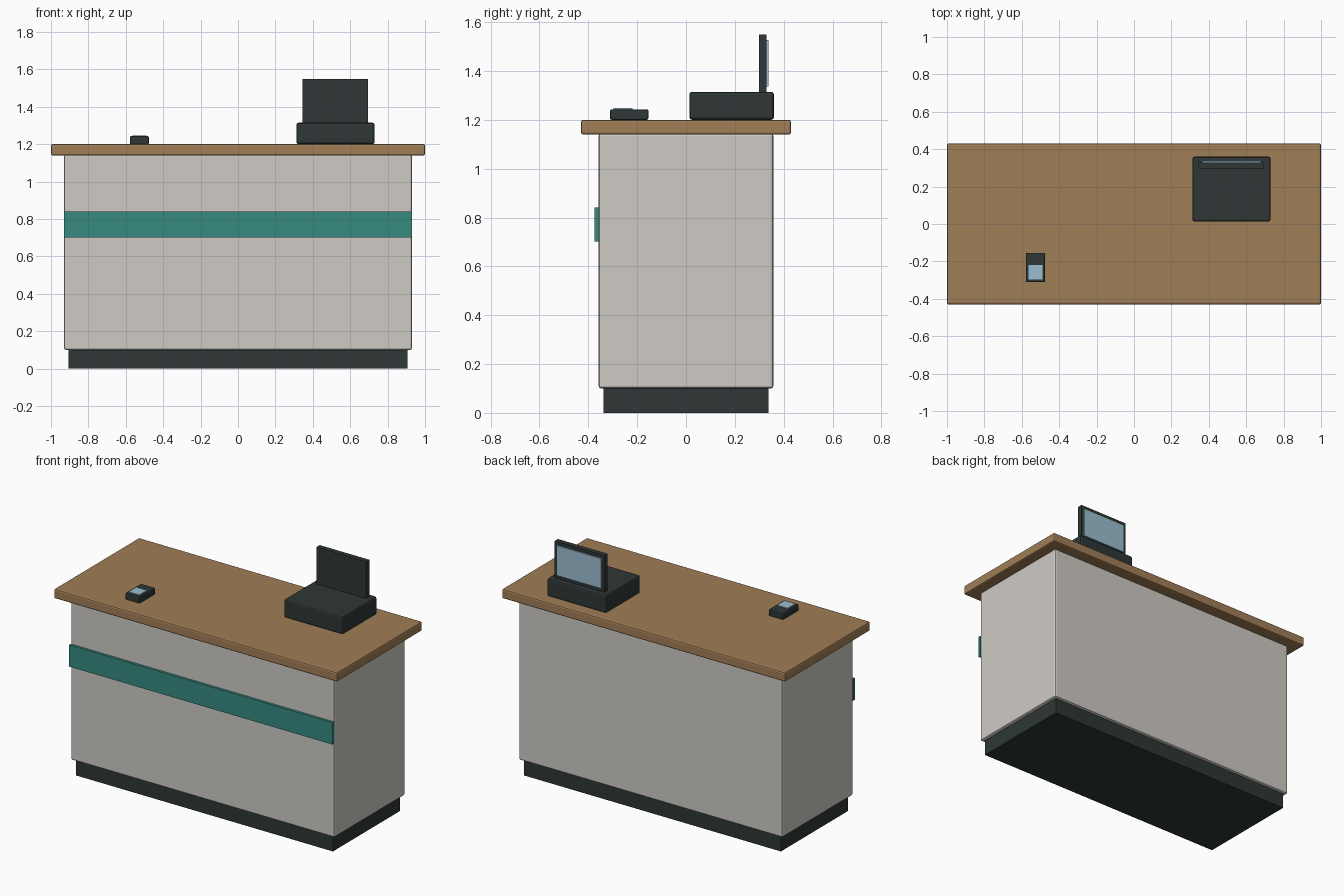
import bpy
import bmesh
from mathutils import Vector

if "Cube" in bpy.data.objects:
    bpy.data.objects.remove(bpy.data.objects["Cube"])


def srgb(r, g, b):
    def lin(v):
        v /= 255
        return v / 12.92 if v <= 0.04045 else ((v + 0.055) / 1.055) ** 2.4
    return (lin(r), lin(g), lin(b), 1)


def material(name, rgb):
    m = bpy.data.materials.new(name)
    m.diffuse_color = srgb(*rgb)
    m.use_nodes = True
    m.node_tree.nodes["Principled BSDF"].inputs["Base Color"].default_value = m.diffuse_color
    return m


PANEL = material("warm_grey_panel", (207, 203, 197))
WOOD = material("brown_wood", (160, 126, 86))
TEAL = material("teal", (54, 138, 128))
DARK = material("dark_charcoal", (46, 55, 54))
GLASS = material("pale_blue_screen", (156, 190, 209))


def box(name, x, y, z, mat, bevel=0.0):
    """Box between (min, max) ranges, with optionally chamfered edges."""
    lo, hi = Vector((x[0], y[0], z[0])), Vector((x[1], y[1], z[1]))
    centre, size = (lo + hi) / 2, hi - lo
    bm = bmesh.new()
    bmesh.ops.create_cube(bm, size=1)
    bmesh.ops.scale(bm, vec=size, verts=bm.verts)
    if bevel:
        bmesh.ops.bevel(bm, geom=bm.edges[:], offset=bevel, segments=2,
                        profile=0.5, affect='EDGES')
    mesh = bpy.data.meshes.new(name)
    bm.to_mesh(mesh)
    bm.free()
    mesh.materials.append(mat)
    obj = bpy.data.objects.new(name, mesh)
    obj.location = centre
    bpy.context.collection.objects.link(obj)
    return obj


# Counter: recessed plinth, body, front stripe and overhanging top
box("plinth", (-0.907, 0.907), (-0.338, 0.338), (0, 0.105), DARK)
box("counter_body", (-0.93, 0.93), (-0.358, 0.358), (0.1, 1.145), PANEL, 0.011)
box("front_stripe", (-0.93, 0.93), (-0.374, -0.356), (0.702, 0.841), TEAL)
box("countertop", (-1, 1), (-0.43, 0.43), (1.14, 1.2), WOOD, 0.009)

# Till: drawer base with an upright monitor facing the back
box("till_base", (0.312, 0.73), (0.014, 0.36), (1.2, 1.315), DARK, 0.011)
box("monitor", (0.346, 0.696), (0.298, 0.33), (1.30, 1.55), DARK)
box("monitor_screen", (0.363, 0.679), (0.329, 0.337), (1.337, 1.528), GLASS)

# Card reader with a small display
box("card_reader", (-0.578, -0.476), (-0.311, -0.154), (1.2, 1.243), DARK, 0.006)
box("reader_display", (-0.565, -0.489), (-0.296, -0.219), (1.24, 1.248), GLASS)
